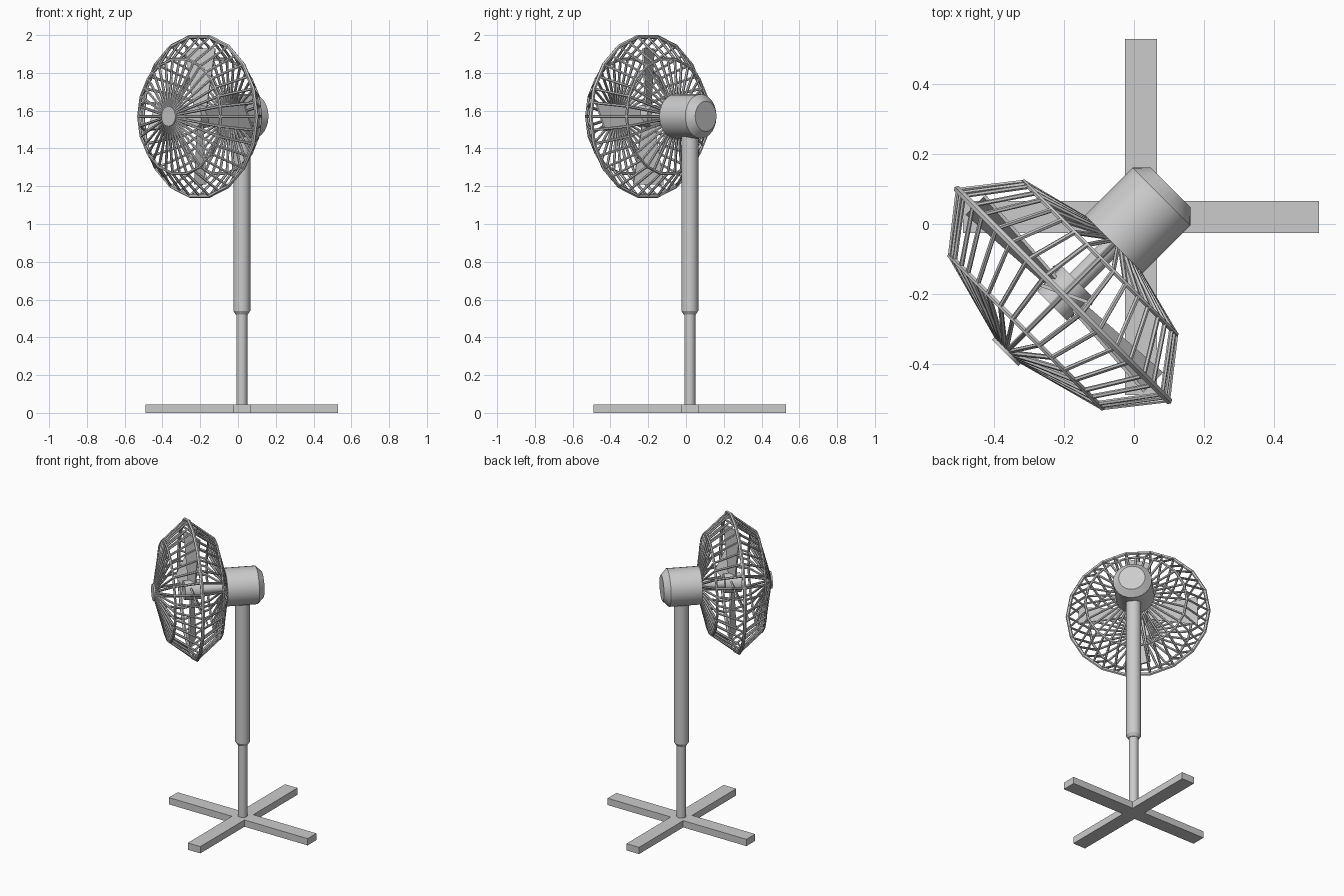
import bpy, bmesh, math
from mathutils import Matrix, Vector

if "Cube" in bpy.data.objects:
    bpy.data.objects.remove(bpy.data.objects["Cube"])

grey = bpy.data.materials.new("light_grey")
grey.diffuse_color = (0.6, 0.6, 0.6, 1)
grey.use_nodes = True
grey.node_tree.nodes["Principled BSDF"].inputs["Base Color"].default_value = grey.diffuse_color

CX = CY = 0.02                       # pole centre
S = math.sqrt(0.5)
# head frame: local x sideways, local y up, local z forward out of the fan
HEAD = Matrix(((S, 0, -S, CX), (-S, 0, -S, CY), (0, 1, 0, 1.57), (0, 0, 0, 1)))
STAND = Matrix.Translation((CX, CY, 0))


def finish(ob, matrix, smooth=True):
    ob.matrix_world = matrix
    ob.data.materials.append(grey)
    if smooth:
        bpy.ops.object.select_all(action='DESELECT')
        ob.select_set(True)
        bpy.context.view_layer.objects.active = ob
        bpy.ops.object.shade_smooth_by_angle(angle=math.radians(30))


def mesh_object(name, bm, matrix, smooth=True):
    bmesh.ops.recalc_face_normals(bm, faces=bm.faces)
    me = bpy.data.meshes.new(name)
    bm.to_mesh(me)
    bm.free()
    ob = bpy.data.objects.new(name, me)
    bpy.context.collection.objects.link(ob)
    finish(ob, matrix, smooth)


def lathe(name, profile, matrix, n=24):
    """Capped solid of revolution from (radius, height) pairs."""
    bm = bmesh.new()
    rings = [[bm.verts.new((r * math.cos(2 * math.pi * i / n),
                            r * math.sin(2 * math.pi * i / n), h))
              for i in range(n)] for r, h in profile]
    for a, b in zip(rings, rings[1:]):
        for i in range(n):
            j = (i + 1) % n
            bm.faces.new((a[i], a[j], b[j], b[i]))
    bm.faces.new(rings[0])
    bm.faces.new(rings[-1])
    mesh_object(name, bm, matrix)


def wires(name, paths, radius, cyclic):
    """Round bars along point lists, turned into a mesh."""
    cu = bpy.data.curves.new(name, 'CURVE')
    cu.dimensions = '3D'
    cu.bevel_depth = radius
    cu.bevel_resolution = 1
    cu.use_fill_caps = True
    for path in paths:
        sp = cu.splines.new('POLY')
        sp.points.add(len(path) - 1)
        for p, co in zip(sp.points, path):
            p.co = (*co, 1)
        sp.use_cyclic_u = cyclic
    ob = bpy.data.objects.new(name, cu)
    bpy.context.collection.objects.link(ob)
    bpy.ops.object.select_all(action='DESELECT')
    ob.select_set(True)
    bpy.context.view_layer.objects.active = ob
    bpy.ops.object.convert(target='MESH')
    finish(bpy.context.view_layer.objects.active, HEAD)


# cross-shaped base as one extruded outline
bm = bmesh.new()
L, W, H = 0.51, 0.046, 0.045
outline = []
for k in range(4):
    rot = Matrix.Rotation(k * math.pi / 2, 3, 'Z')
    outline += [rot @ Vector(p) for p in ((W, -W, 0), (L, -W, 0), (L, W, 0))]
face = bm.faces.new([bm.verts.new(p) for p in outline])
ext = bmesh.ops.extrude_face_region(bm, geom=[face])
bmesh.ops.translate(bm, vec=(0, 0, H),
                    verts=[v for v in ext['geom'] if isinstance(v, bmesh.types.BMVert)])
mesh_object("cross_base", bm, STAND, smooth=False)

# telescopic pole
lathe("lower_pole", [(0.029, 0.04), (0.029, 0.54)], STAND)
lathe("upper_pole", [(0.032, 0.52), (0.045, 0.54), (0.045, 1.52)], STAND)

# motor housing with chamfered back, shaft and blade hub
lathe("motor_housing", [(0.08, -0.12), (0.117, -0.083), (0.117, 0.11)], HEAD)
lathe("shaft", [(0.03, 0.10), (0.03, 0.30)], HEAD)
lathe("blade_hub", [(0.06, 0.26), (0.06, 0.36)], HEAD)

# four pitched blades
bm = bmesh.new()
for k in range(4):
    turn = Matrix.Rotation(k * math.pi / 2, 4, 'Z') @ Matrix.Translation((0, 0, 0.31)) \
        @ Matrix.Rotation(math.radians(25), 4, 'X')
    low, top = [[bm.verts.new(turn @ Vector((x, y, z))) for x, y in
                 ((0.04, -0.035), (0.36, -0.085), (0.36, 0.085), (0.04, 0.035))]
                for z in (-0.005, 0.005)]
    bm.faces.new(low[::-1])
    bm.faces.new(top)
    for i in range(4):
        j = (i + 1) % 4
        bm.faces.new((low[i], low[j], top[j], top[i]))
mesh_object("fan_blades", bm, HEAD, smooth=False)

# wire cage: three polygonal hoops and bent spokes
SIDES = 18
CAGE = [(0.03, 0.095), (0.308, 0.166), (0.427, 0.316), (0.308, 0.465), (0.03, 0.54)]


def around(r, h, a):
    return (r * math.cos(a), r * math.sin(a), h)


hoops = [[around(r, h, 2 * math.pi * i / SIDES) for i in range(SIDES)]
         for r, h in CAGE[1:4]]
wires("cage_side_hoops", [hoops[0], hoops[2]], 0.008, True)
wires("cage_outer_hoop", [hoops[1]], 0.011, True)
spokes = []
for i in range(SIDES * 2):
    shrink = math.cos(math.pi / SIDES) if i % 2 else 1
    spokes.append([around(r * shrink, h, math.pi * i / SIDES) for r, h in CAGE])
wires("cage_spokes", spokes, 0.0075, False)

# round cap at the cage front
lathe("cage_cap", [(0.053, 0.53), (0.053, 0.55)], HEAD)
